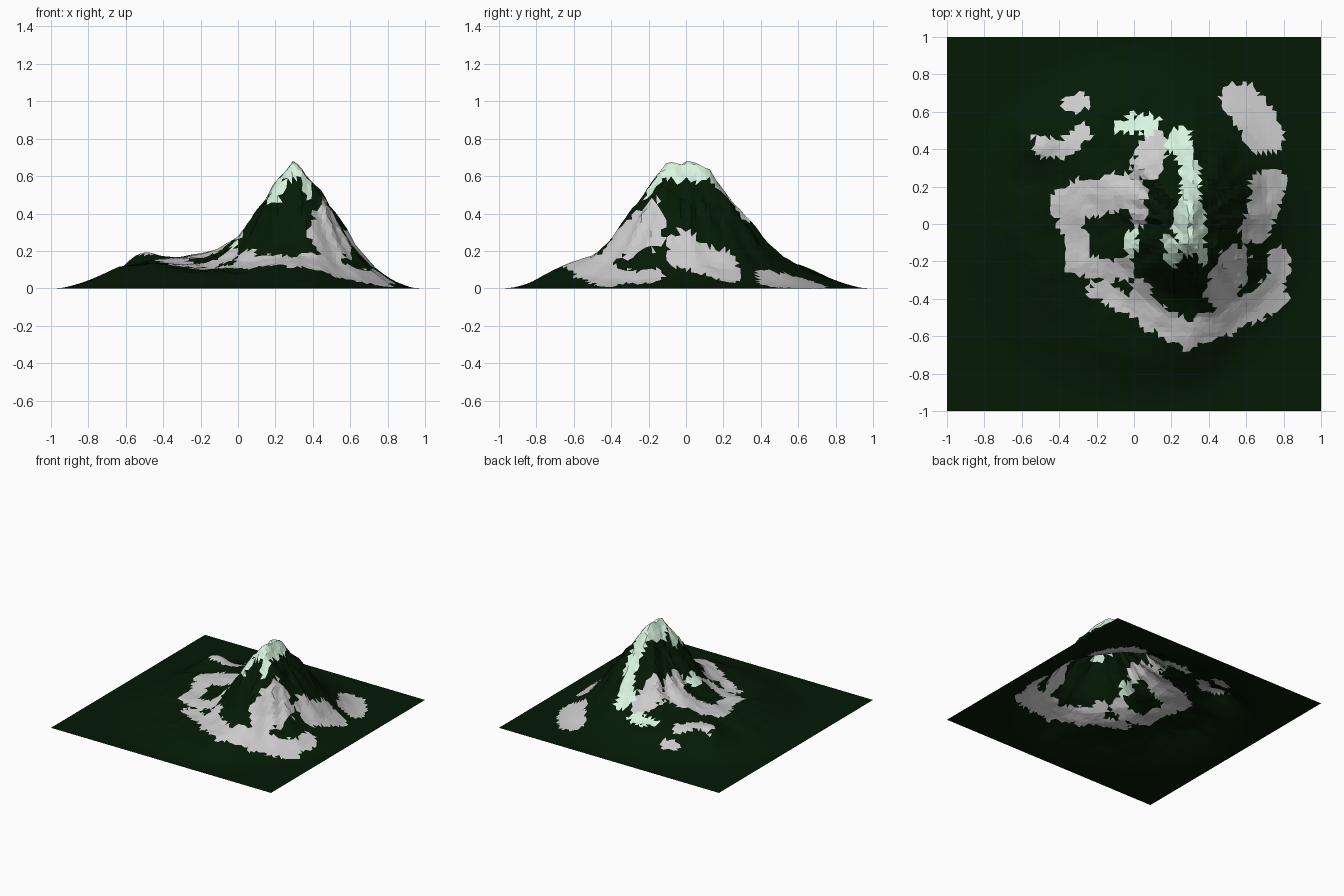
import bpy, bmesh, math
from mathutils import Vector, noise

if "Cube" in bpy.data.objects:
    bpy.data.objects.remove(bpy.data.objects["Cube"])

N = 76  # grid divisions

# Patches as capsules: x1, y1, x2, y2, radius
ROCK = [
    (-.50, .42, -.40, .40, .055), (-.38, .41, -.27, .50, .045), (-.34, .64, -.28, .66, .04),
    (.58, .66, .70, .48, .10), (.11, .43, .06, .30, .075), (-.02, .18, -.36, .11, .095),
    (-.36, .10, -.30, -.15, .07), (.0, .2, .03, .02, .045), (-.31, -.21, -.06, -.25, .06),
    (-.18, -.36, .10, -.49, .06), (.03, -.36, .09, -.47, .05), (.10, -.50, .30, -.60, .07),
    (.30, -.59, .74, -.40, .075), (.75, -.38, .78, -.18, .06), (.47, -.38, .53, -.20, .085),
    (.65, -.02, .73, .22, .085),
]
SNOW = [
    (-.06, .52, .08, .53, .05), (.23, .47, .29, .30, .055), (.29, .30, .30, .05, .06),
    (.30, .05, .30, -.08, .085), (.20, -.10, .21, -.17, .04), (.35, -.12, .36, -.19, .03),
    (-.01, -.06, -.01, -.15, .03),
]
# Mountain flank: height above the apron every 0.1 from the crest
FLANK = [.555, .42, .265, .12, .042, .01, 0, 0]


def seg_dist(x, y, x1, y1, x2, y2):
    dx, dy = x2 - x1, y2 - y1
    t = max(0, min(1, ((x - x1) * dx + (y - y1) * dy) / (dx * dx + dy * dy)))
    return math.hypot(x - x1 - t * dx, y - y1 - t * dy)


def smooth(a, b, v):
    t = max(0, min(1, (v - a) / (b - a)))
    return t * t * (3 - 2 * t)


def bump(x, y, cx, cy, r):
    return math.exp(-((x - cx) ** 2 + (y - cy) ** 2) / (r * r))


def fbm(x, y, f):
    return sum(noise.noise(Vector((x * f * 2 ** k, y * f * 2 ** k, 3.7 * k + 1.3))) / 2 ** k for k in range(3))


def height(x, y):
    edge = smooth(1.0, .72, max(abs(x), abs(y)))
    # broad apron with raised shoulders
    z = .14 * (1 - smooth(.48, .99, math.hypot(x, y)))
    z += .085 * bump(x, y, -.52, .42, .12) + .035 * bump(x, y, -.15, .2, .25)
    z += .05 * bump(x, y, .3, -.65, .16)
    # lower ground in front of the mountain
    z -= .035 * bump(x, y, -.2, -.42, .3) + .03 * bump(x, y, .1, -.45, .2)
    # steep mountain with gullied flanks
    d = seg_dist(x, y, .3, -.09, .3, .11)
    a = math.atan2(y, x - .3)
    gully = noise.noise(Vector((math.cos(a) * 4, math.sin(a) * 4, d))) * .045 * smooth(.03, .22, d)
    d = max(0, d + gully) / (1.02 if x > .3 else .93 + .06 * smooth(0, .2, abs(y)))
    k = min(int(d * 10), 6)
    z += FLANK[k] + (FLANK[k + 1] - FLANK[k]) * (d * 10 - k)
    z -= .15 * max(0, y + .05) * (1 - smooth(.1, .3, d))
    # rough surface detail
    z += edge * (.012 * fbm(x, y, 6) * smooth(0, .12, z) + .022 * fbm(x, y, 14) * smooth(.12, .5, z))
    return max(0, z * smooth(1.0, .9, max(abs(x), abs(y))))


def inside(patches, x, y):
    wob = .028 * noise.noise(Vector((x * 11, y * 11, 5))) + .025 * noise.noise(Vector((x * 31, y * 31, 8)))
    return any(seg_dist(x, y, *p[:4]) + wob < p[4] for p in patches)


def material(name, col):
    m = bpy.data.materials.new(name)
    m.diffuse_color = (*col, 1)
    m.use_nodes = True
    m.node_tree.nodes["Principled BSDF"].inputs["Base Color"].default_value = m.diffuse_color
    return m


# Terrain sheet
bm = bmesh.new()
bmesh.ops.create_grid(bm, x_segments=N, y_segments=N, size=1)
for v in bm.verts:
    x, y = v.co.x, v.co.y
    if max(abs(x), abs(y)) < .99:
        # jitter the grid for ragged facets
        v.co.x += .010 * noise.noise(Vector((x * 29, y * 29, 2)))
        v.co.y += .010 * noise.noise(Vector((x * 29, y * 29, 6)))
    v.co.z = height(v.co.x, v.co.y)
bmesh.ops.triangulate(bm, faces=bm.faces)

# Forest, rock and snow regions
for f in bm.faces:
    c = f.calc_center_median()
    f.material_index = 2 if inside(SNOW, c.x, c.y) else 1 if inside(ROCK, c.x, c.y) else 0
    f.smooth = False

me = bpy.data.meshes.new("mountain_terrain")
bm.to_mesh(me)
bm.free()
for name, col in (("forest", (.0015, .010, .0015)), ("rock", (.53, .51, .53)), ("snow", (.7, .92, .75))):
    me.materials.append(material(name, col))
ob = bpy.data.objects.new("mountain_terrain", me)
bpy.context.collection.objects.link(ob)
